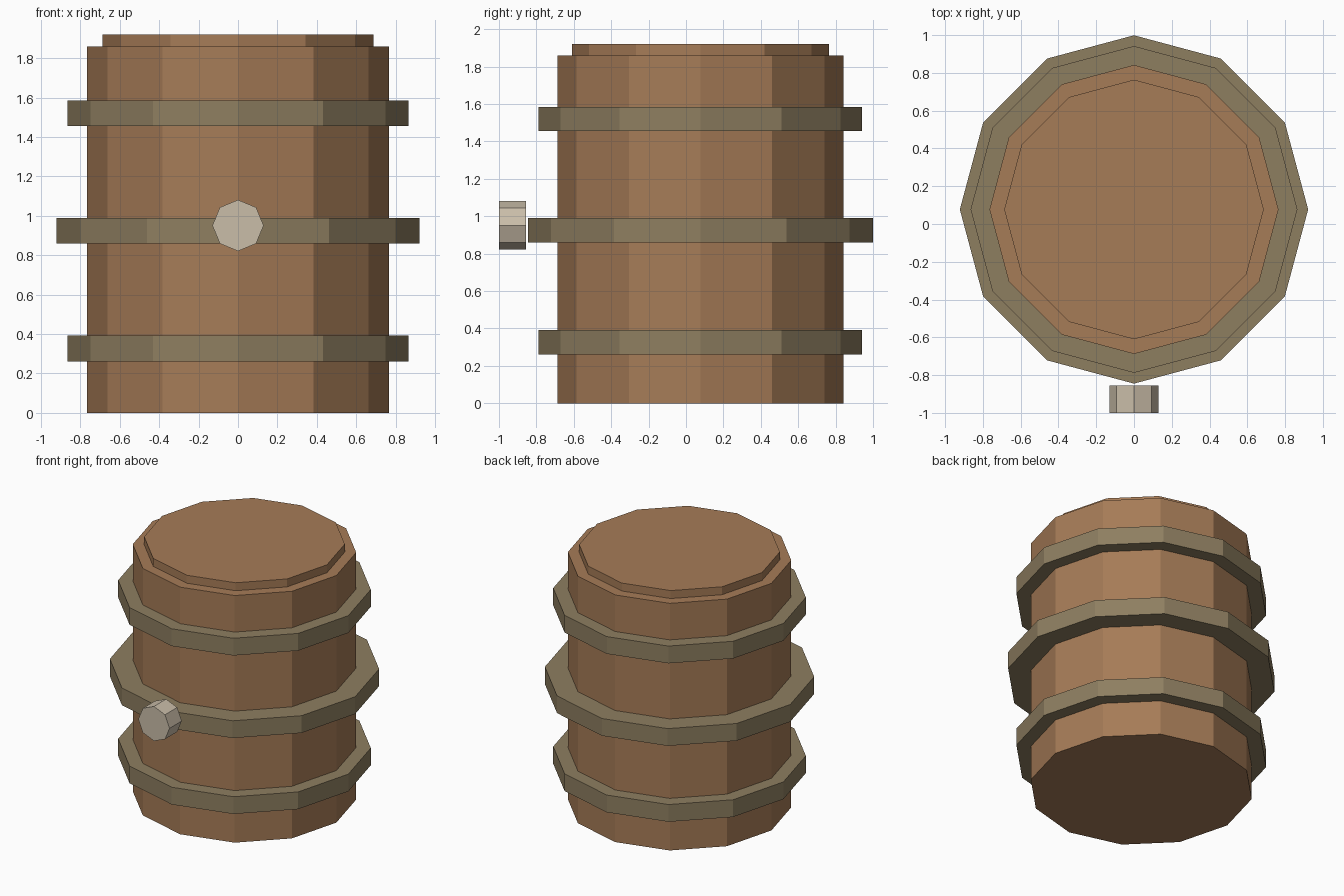
import bpy
import math

cube = bpy.data.objects.get("Cube")
if cube:
    bpy.data.objects.remove(cube, do_unlink=True)

AXIS_Y = 0.077  # the barrel sits slightly back to balance the bung


def make_material(name, rgb):
    mat = bpy.data.materials.new(name)
    mat.use_nodes = True
    colour = (*rgb, 1.0)
    mat.diffuse_color = colour
    bsdf = next(n for n in mat.node_tree.nodes if n.type == "BSDF_PRINCIPLED")
    bsdf.inputs["Base Color"].default_value = colour
    return mat


wood = make_material("brown wood", (0.38, 0.20, 0.095))
metal = make_material("olive metal", (0.27, 0.21, 0.118))
pale = make_material("pale bung", (0.59, 0.51, 0.395))


def make_prism(name, sides, radius, depth, centre, mat, tilt=0.0):
    bpy.ops.mesh.primitive_cylinder_add(
        vertices=sides, radius=radius, depth=depth,
        location=centre, rotation=(tilt, 0, 0))
    obj = bpy.context.object
    obj.name = name
    obj.data.materials.append(mat)
    return obj


def make_drum(name, radius, bottom, top, mat):
    return make_prism(name, 12, radius, top - bottom,
                      (0, AXIS_Y, (bottom + top) / 2), mat)


# Wooden body and raised lid
make_drum("barrel_body", 0.765, 0.0, 1.86, wood)
make_drum("barrel_lid", 0.687, 1.86, 1.92, wood)

# Three hoops, the middle one wider
for name, radius, bottom in (("lower_hoop", 0.865, 0.262),
                             ("middle_hoop", 0.922, 0.86),
                             ("upper_hoop", 0.865, 1.455)):
    make_drum(name, radius, bottom, bottom + 0.13, metal)

# Octagonal bung facing the front
make_prism("front_bung", 8, 0.13, 0.145, (0, -0.9275, 0.951), pale,
           tilt=math.pi / 2)
